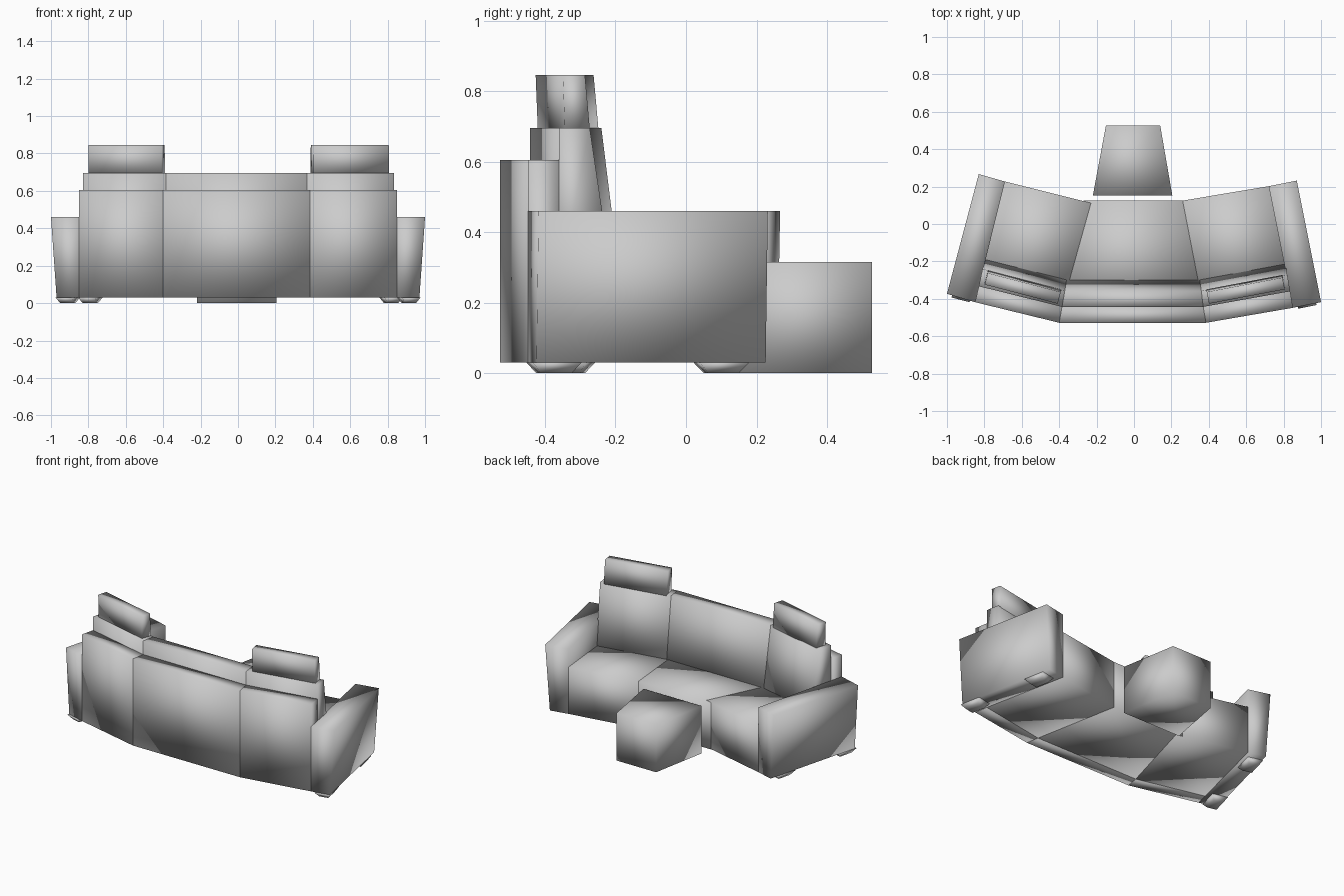
import bpy
import bmesh
from mathutils import Vector

cube = bpy.data.objects.get("Cube")
if cube:
    bpy.data.objects.remove(cube, do_unlink=True)

fabric = bpy.data.materials.new("light_grey_fabric")
fabric.use_nodes = True
GREY = (0.6, 0.6, 0.6, 1)
fabric.diffuse_color = GREY
fabric.node_tree.nodes["Principled BSDF"].inputs["Base Color"].default_value = GREY

SHIFT = -0.008  # centres the plan on y = 0


def block(name, low, high, z_low, z_high):
    """Join two four-sided outlines; z_high may be one height per corner."""
    if not isinstance(z_high, (list, tuple)):
        z_high = [z_high] * 4
    bm = bmesh.new()
    a = [bm.verts.new((x, y + SHIFT, z_low)) for x, y in low]
    b = [bm.verts.new((p[0], p[1] + SHIFT, z)) for p, z in zip(high, z_high)]
    bm.faces.new(a)
    bm.faces.new(b)
    for i in range(4):
        j = (i + 1) % 4
        bm.faces.new((a[i], a[j], b[j], b[i]))
    bmesh.ops.recalc_face_normals(bm, faces=bm.faces)
    for face in bm.faces:
        face.smooth = True
    mesh = bpy.data.meshes.new(name)
    bm.to_mesh(mesh)
    bm.free()
    mesh.materials.append(fabric)
    obj = bpy.data.objects.new(name, mesh)
    bpy.context.collection.objects.link(obj)
    return obj


def rect(center, along, half_len, half_wid):
    """Rectangle outline turned so its length follows a direction."""
    c, u = Vector(center), Vector(along).normalized()
    v = Vector((-u.y, u.x))
    return [c + u * half_len * s + v * half_wid * t
            for s, t in ((-1, -1), (1, -1), (1, 1), (-1, 1))]


BASE, SEAT_FRONT, SEAT_BACK = 0.03, 0.34, 0.285

# Plan lines of the curved back, each bending at the two joints
back_line = [(-0.85, -0.41), (-0.40, -0.52), (0.385, -0.52), (0.85, -0.44)]
inner_line = [(-0.83, -0.325), (-0.385, -0.435), (0.37, -0.435), (0.835, -0.352)]
cushion_top = [(-0.81, -0.232), (-0.37, -0.35), (0.36, -0.35), (0.82, -0.265)]
cushion_foot = [(-0.79, -0.178), (-0.36, -0.285), (0.35, -0.285), (0.81, -0.2)]
seat_front = [((-0.69, 0.235), (-0.23, 0.12)),
              ((-0.27, 0.133), (0.26, 0.133)),
              ((0.26, 0.133), (0.72, 0.21))]


def strip(line_a, line_b, i):
    return [line_a[i], line_a[i + 1], line_b[i + 1], line_b[i]]


# Three sofa sections: back panel, back cushion and seat
for i, side in enumerate(("right", "middle", "left")):
    panel = strip(back_line, inner_line, i)
    block(side + "_back_panel", panel, panel, BASE, 0.605)
    block(side + "_back_cushion", strip(inner_line, cushion_foot, i),
          strip(inner_line, cushion_top, i), 0.26, 0.695)
    p, q = seat_front[i]
    seat = [inner_line[i], inner_line[i + 1], q, p]
    block(side + "_seat", seat, seat, BASE,
          (SEAT_BACK, SEAT_BACK, SEAT_FRONT, SEAT_FRONT))

# Arms with a leaning outer side, feet below, headrests above
arms = {
    "right": ((-0.83, 0.275), (-1.0, -0.365), (-0.85, -0.41), (-0.69, 0.235)),
    "left": ((0.87, 0.24), (1.0, -0.41), (0.85, -0.44), (0.72, 0.21)),
}
for side, outline in arms.items():
    of, ob, ib, inf = [Vector(p) for p in outline]
    low = [of.lerp(inf, 0.2), ob.lerp(ib, 0.2), ib, inf]
    block(side + "_arm", low, outline, BASE, 0.46)

    front, back = (of + inf) / 2, (ob + ib) / 2
    for label, t in (("rear", 0.09), ("front", 0.82)):
        spot = back.lerp(front, t)
        block(f"{side}_{label}_foot", rect(spot, front - back, 0.045, 0.03),
              rect(spot, front - back, 0.07, 0.05), 0, BASE)

for side, start, end in (("right", (-0.79, -0.275), (-0.4, -0.377)),
                         ("left", (0.395, -0.377), (0.8, -0.3))):
    a, b = Vector(start), Vector(end)
    mid, along = (a + b) / 2, b - a
    half = along.length / 2
    lean = Vector((0, -0.01))
    block(side + "_headrest", rect(mid, along, half, 0.036),
          rect(mid + lean, along, half, 0.032), 0.69, 0.845)

# Separate footstool in front of the middle seat
stool = [(-0.22, 0.16), (0.205, 0.16), (0.14, 0.535), (-0.15, 0.535)]
block("footstool", stool, stool, 0, 0.315)
